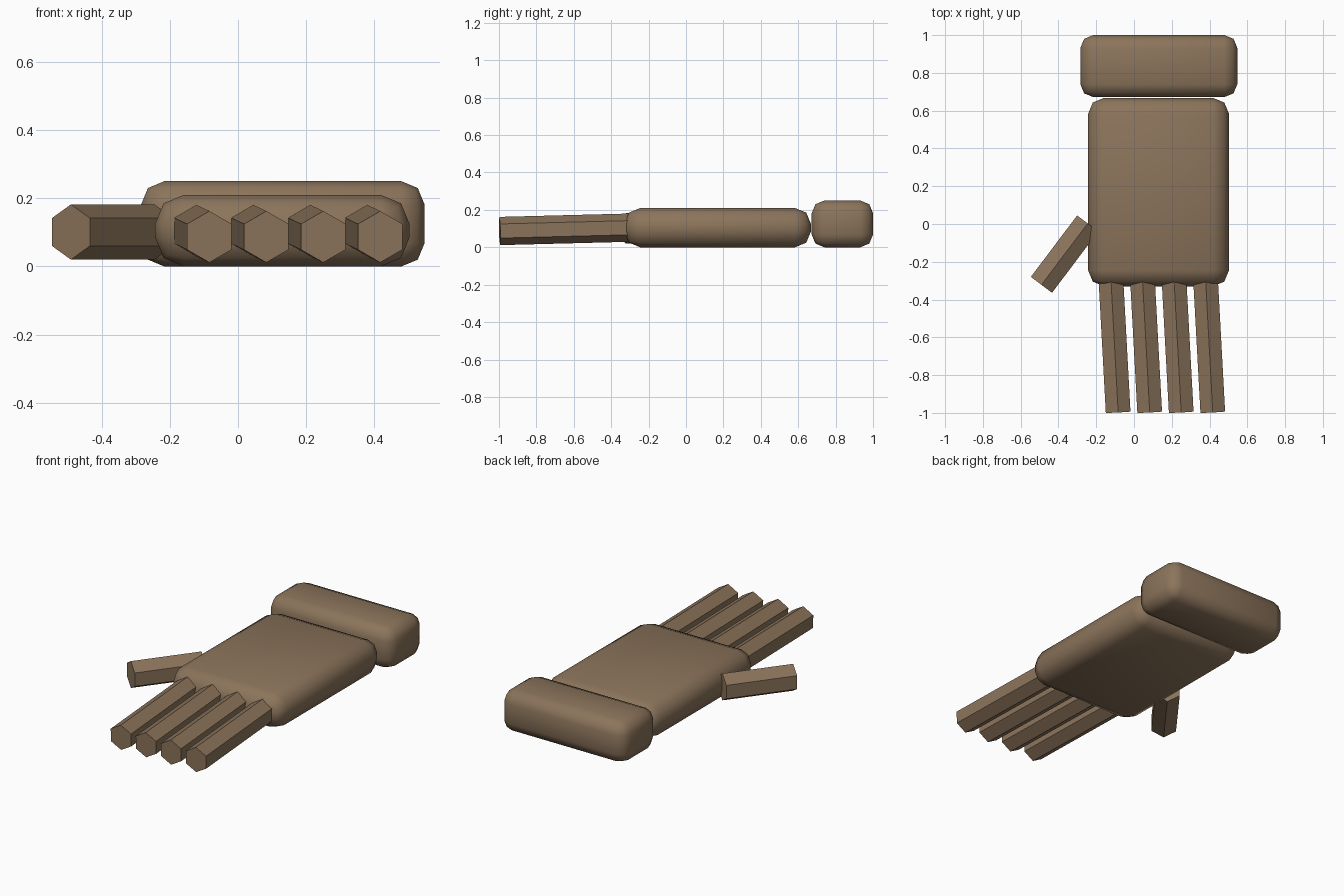
import bpy
from mathutils import Vector

if "Cube" in bpy.data.objects:
    bpy.data.objects.remove(bpy.data.objects["Cube"])

brown = bpy.data.materials.new("brown")
brown.diffuse_color = (0.26, 0.175, 0.105, 1)
brown.use_nodes = True
brown.node_tree.nodes["Principled BSDF"].inputs["Base Color"].default_value = brown.diffuse_color


def rounded_block(name, low, high, radius):
    """Box between two corners with softly rounded, smooth edges."""
    low, high = Vector(low), Vector(high)
    bpy.ops.mesh.primitive_cube_add(size=1, location=(low + high) / 2)
    block = bpy.context.object
    block.name = name
    block.scale = high - low
    bpy.ops.object.transform_apply(location=False, rotation=False, scale=True)
    bevel = block.modifiers.new("rounding", 'BEVEL')
    bevel.width = radius
    bevel.segments = 2
    bpy.ops.object.modifier_apply(modifier=bevel.name)
    bpy.ops.object.shade_smooth()
    block.data.materials.append(brown)


def hex_rod(name, tip, root, radius):
    """Flat-sided six-edged rod with one edge on top."""
    tip, root = Vector(tip), Vector(root)
    axis = root - tip
    bpy.ops.mesh.primitive_cylinder_add(vertices=6, radius=radius,
                                        depth=axis.length,
                                        location=(tip + root) / 2)
    rod = bpy.context.object
    rod.name = name
    # local y becomes the upward direction
    rod.rotation_euler = axis.to_track_quat('Z', 'Y').to_euler()
    rod.data.materials.append(brown)


# Palm and wrist cuff
rounded_block("palm", (-0.243, -0.33, 0), (0.503, 0.668, 0.21), 0.085)
rounded_block("cuff", (-0.284, 0.672, 0), (0.547, 1.0, 0.25), 0.068)

# Four fingers, leaning slightly sideways
for i in range(4):
    x = -0.084 + 0.167 * i
    hex_rod(f"finger_{i + 1}", (x, -0.996, 0.087), (x - 0.04, -0.26, 0.106), 0.0755)

# Thumb
hex_rod("thumb", (-0.49, -0.322, 0.101), (-0.245, 0.003, 0.101), 0.081)
